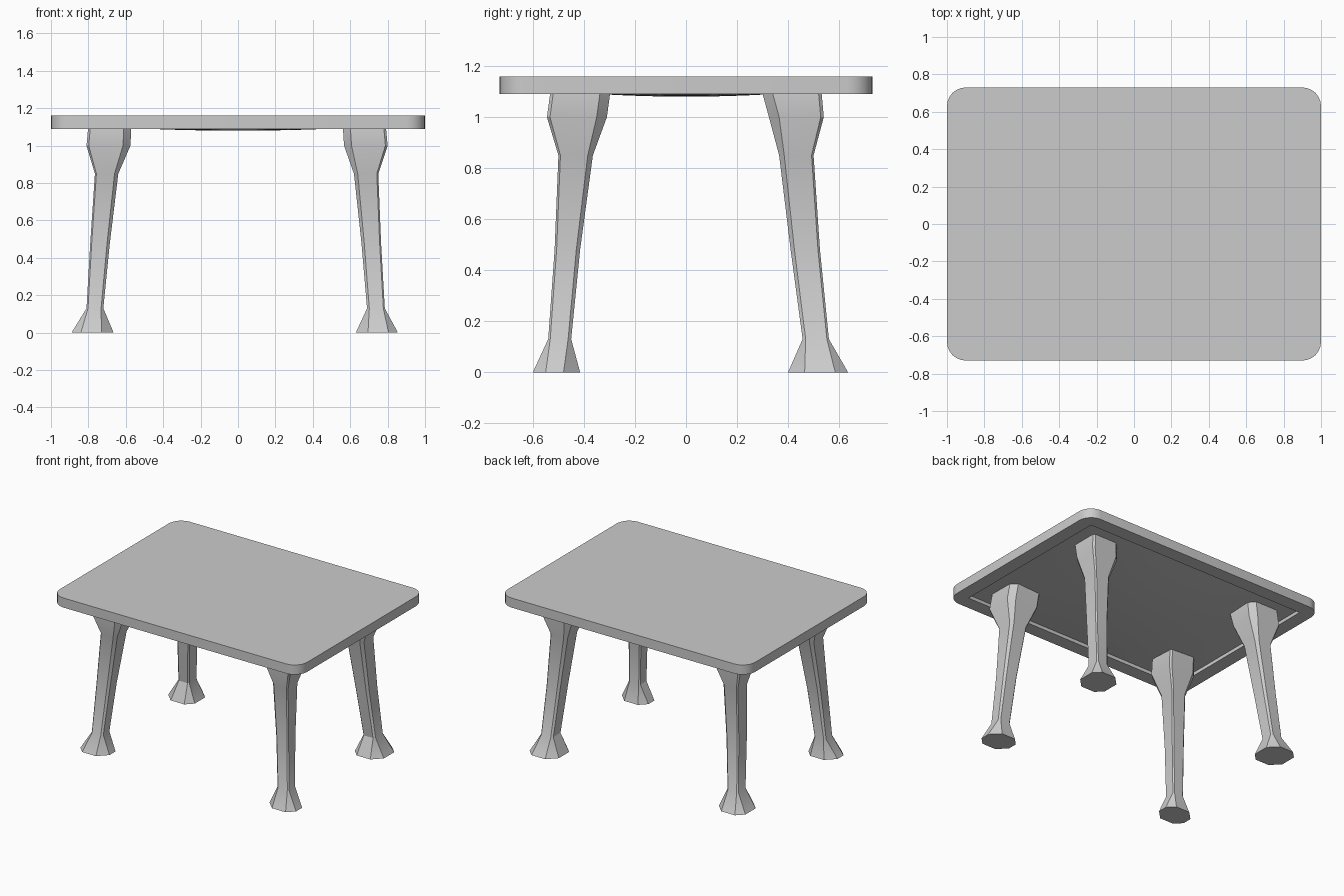
import bpy, bmesh
from math import cos, sin, pi

if "Cube" in bpy.data.objects:
    bpy.data.objects.remove(bpy.data.objects["Cube"])


def loft(name, rings, cap_start=True, cap_end=True):
    """Skin a stack of equal-count point rings."""
    bm = bmesh.new()
    loops = [[bm.verts.new(p) for p in r] for r in rings]
    n = len(loops[0])
    for a, b in zip(loops, loops[1:]):
        for i in range(n):
            j = (i + 1) % n
            bm.faces.new((a[i], a[j], b[j], b[i]))
    if cap_start:
        bm.faces.new(loops[0])
    if cap_end:
        bm.faces.new(loops[-1])
    bmesh.ops.recalc_face_normals(bm, faces=bm.faces)
    return finish(name, bm)


def finish(name, bm):
    me = bpy.data.meshes.new(name)
    bm.to_mesh(me)
    bm.free()
    ob = bpy.data.objects.new(name, me)
    bpy.context.collection.objects.link(ob)
    return ob


def rounded_rect(hx, hy, r, z, seg=6):
    pts = []
    for k, (sx, sy) in enumerate(((1, 1), (-1, 1), (-1, -1), (1, -1))):
        for i in range(seg + 1):
            a = (k + i / seg) * pi / 2
            pts.append((sx * (hx - r) + r * cos(a), sy * (hy - r) + r * sin(a), z))
    return pts


# table top slab with a raised rim underneath
HX, HY, RIM = 1.0, 0.73, 0.1
IX, IY = HX - RIM, HY - RIM
table_top = loft("table_top", [
    rounded_rect(HX, HY, 0.1, 1.16),
    rounded_rect(HX, HY, 0.1, 1.09),
    rounded_rect(IX, IY, 0.005, 1.09),
    rounded_rect(IX, IY, 0.005, 1.115)], cap_end=False)

# gently bulging panel inside the rim
bm = bmesh.new()
bmesh.ops.create_grid(bm, x_segments=16, y_segments=16, size=1)
for v in bm.verts:
    u, w = v.co.x, v.co.y
    v.co = (u * IX, w * IY, 1.115 - 0.035 * (1 - u * u) * (1 - w * w))
bmesh.ops.reverse_faces(bm, faces=bm.faces)
underside_panel = finish("underside_panel", bm)

# legs: (outer, inner) extents per height, for each side of the table
Z = (0, 0.13, 0.48, 0.85, 1.0, 1.11)
SIDE_CLIP = (0.065, 0.012, 0.015, 0.02, 0.04, 0.04)
CORNER_CLIP = (0.05, 0.008, 0.008, 0.008, 0.012, 0.012)
LEFT = ((-.89, -.665), (-.81, -.72), (-.79, -.685), (-.765, -.64), (-.81, -.575), (-.80, -.57))
RIGHT = ((.855, .63), (.785, .69), (.765, .66), (.75, .62), (.80, .567), (.79, .56))
FRONT = ((-.60, -.415), (-.54, -.45), (-.515, -.415), (-.50, -.365), (-.545, -.31), (-.53, -.295))
BACK = ((.635, .40), (.56, .457), (.525, .41), (.50, .365), (.54, .325), (.53, .295))


def leg_ring(ex, ey, z, side, corner):
    (xo, xi), (yo, yi) = ex, ey
    sx, sy = (1 if xo > 0 else -1), (1 if yo > 0 else -1)
    c, s = corner, side
    return [(xo - sx * c, yo, z), (xo, yo - sy * c, z),
            (xo, yi + sy * s, z), (xo - sx * s, yi, z),
            (xi + sx * c, yi, z), (xi, yi + sy * c, z),
            (xi, yo - sy * s, z), (xi + sx * s, yo, z)]


legs = []
for xn, xs in (("left", LEFT), ("right", RIGHT)):
    for yn, ys in (("front", FRONT), ("back", BACK)):
        rings = [leg_ring(*args) for args in zip(xs, ys, Z, SIDE_CLIP, CORNER_CLIP)]
        legs.append(loft(f"{yn}_{xn}_leg", rings))

# smooth shading with crisp edges
bpy.ops.object.select_all(action='DESELECT')
for ob in [table_top, underside_panel] + legs:
    ob.select_set(True)
bpy.context.view_layer.objects.active = table_top
bpy.ops.object.shade_smooth_by_angle(angle=0.5)
